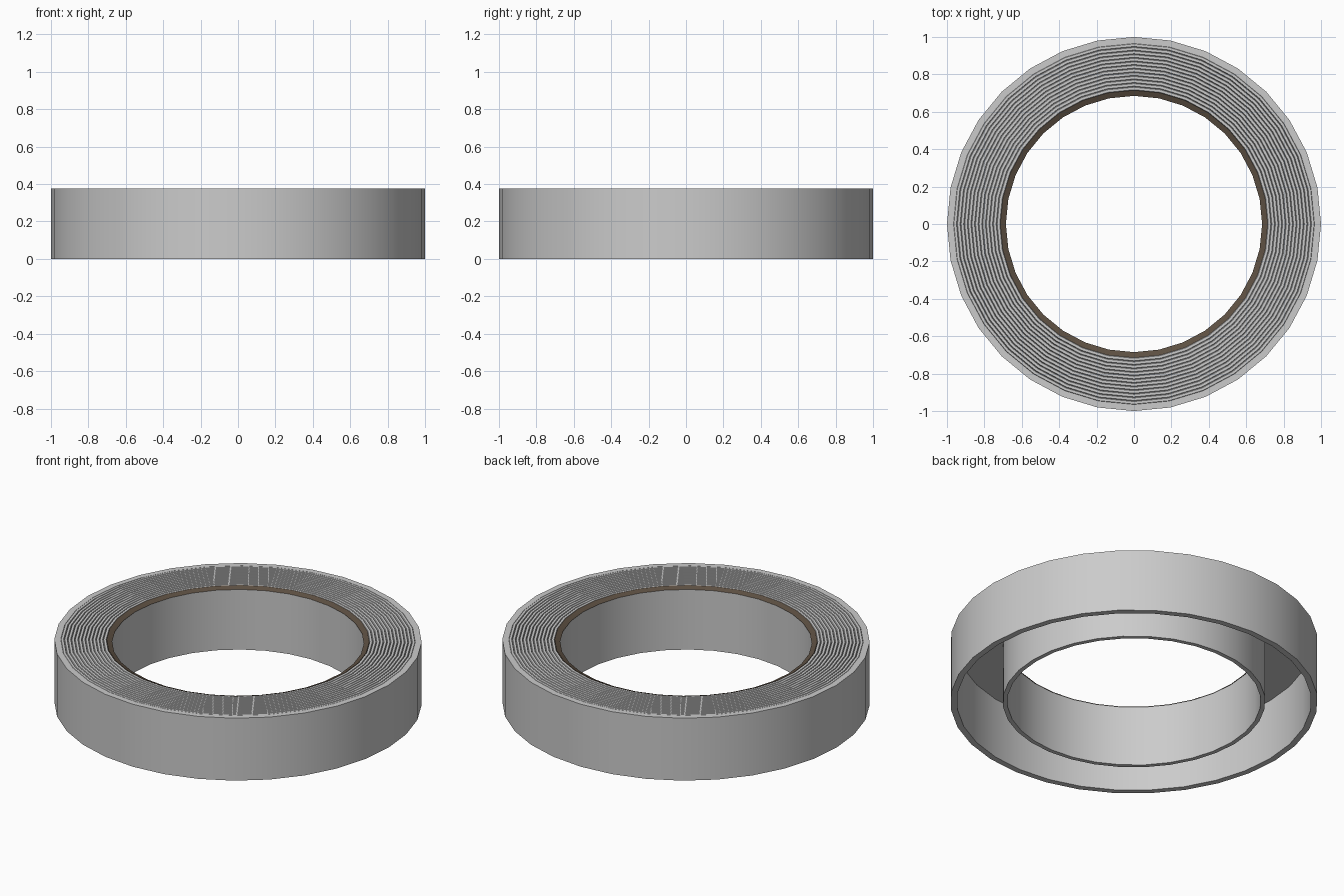
import bpy, bmesh, math

if "Cube" in bpy.data.objects:
    bpy.data.objects.remove(bpy.data.objects["Cube"])

SIDES = 32
TOP = 0.375


def mat(name, col):
    m = bpy.data.materials.new(name)
    m.diffuse_color = col
    m.use_nodes = True
    m.node_tree.nodes["Principled BSDF"].inputs["Base Color"].default_value = m.diffuse_color
    return m


def revolve(name, profile, closed=True, material=None):
    """Spin an (r, z) profile around the z axis."""
    bm = bmesh.new()
    rings = []
    for i in range(SIDES):
        a = 2 * math.pi * i / SIDES
        rings.append([bm.verts.new((r * math.cos(a), r * math.sin(a), z)) for r, z in profile])
    n = len(profile)
    for i in range(SIDES):
        p, q = rings[i], rings[(i + 1) % SIDES]
        for j in range(n if closed else n - 1):
            k = (j + 1) % n
            bm.faces.new((p[j], q[j], q[k], p[k]))
    bmesh.ops.recalc_face_normals(bm, faces=bm.faces)
    me = bpy.data.meshes.new(name)
    bm.to_mesh(me)
    bm.free()
    ob = bpy.data.objects.new(name, me)
    bpy.context.collection.objects.link(ob)
    if material:
        me.materials.append(material)
    bpy.ops.object.select_all(action='DESELECT')
    bpy.context.view_layer.objects.active = ob
    ob.select_set(True)
    bpy.ops.object.shade_smooth_by_angle(angle=math.radians(30))
    return ob


# Outer and inner walls, open underneath
revolve("outer_wall", [(1.0, 0), (1.0, TOP), (0.965, TOP), (0.965, 0)])
revolve("inner_wall", [(0.69, 0), (0.69, TOP - 0.01), (0.715, TOP - 0.01), (0.715, 0)])

# Dark core rim on top of the inner wall
revolve("core_rim", [(0.685, TOP - 0.012), (0.715, TOP), (0.715, TOP - 0.012)],
        material=mat("core_brown", (0.11, 0.08, 0.055, 1)))

# Wound layers: concentric ridges and grooves across the top
layers = 14
r0, r1 = 0.715, 0.985
step = (r1 - r0) / layers
ridges = []
for i in range(layers):
    r = r0 + i * step
    ridges += [(r, TOP - 0.008), (r + 0.15 * step, TOP), (r + 0.85 * step, TOP)]
ridges += [(r1, TOP - 0.008), (r1, TOP - 0.012), (r0, TOP - 0.012)]
revolve("wound_layers", ridges)
